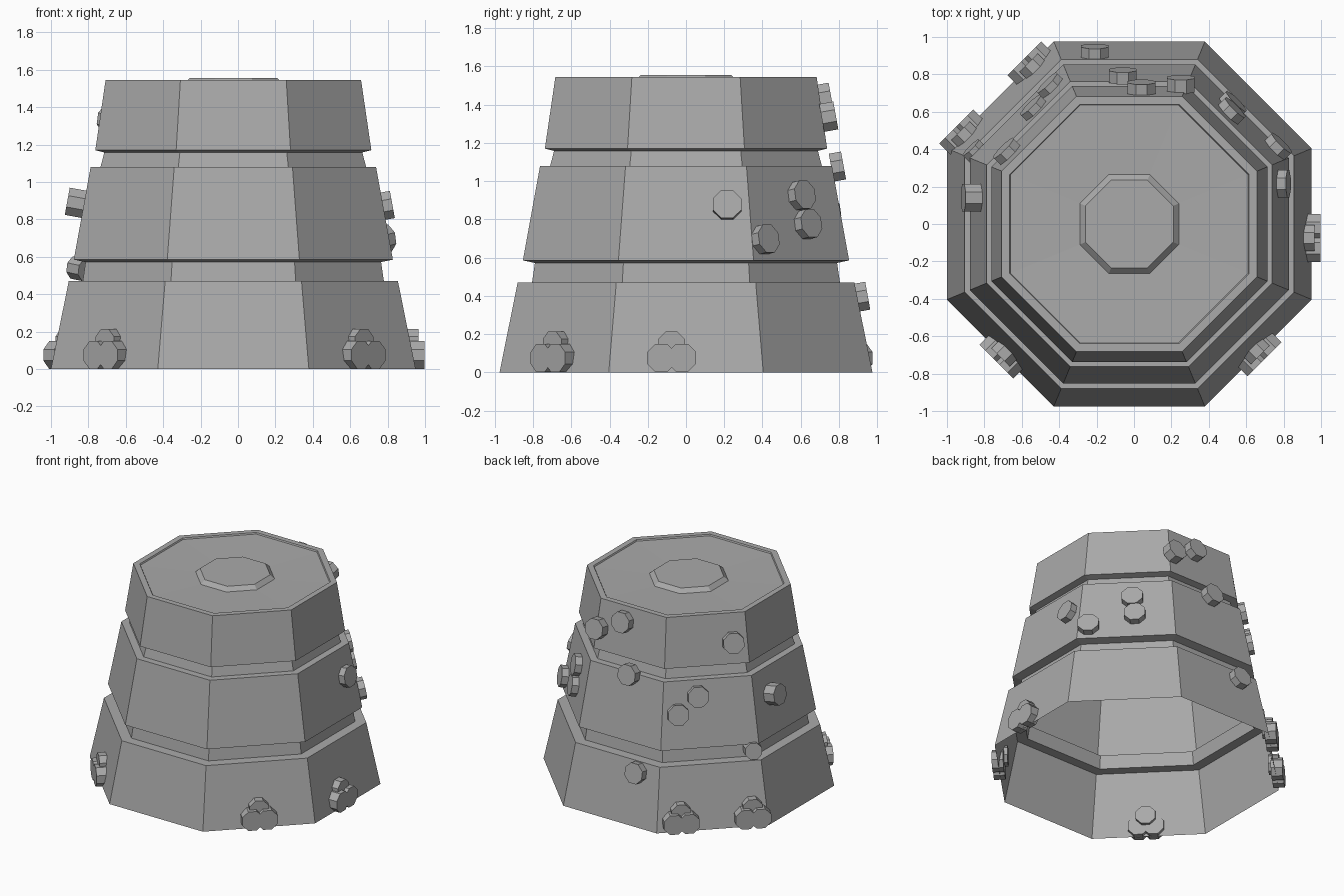
import bpy, bmesh, math
from mathutils import Vector, Matrix

old = bpy.data.objects.get("Cube")
if old:
    bpy.data.objects.remove(old, do_unlink=True)

SIDES = 8
CENTRE = Vector((-0.025, 0, 0))

stone = bpy.data.materials.new("stone_grey")
stone.use_nodes = True
stone.diffuse_color = (0.4, 0.4, 0.4, 1)
bsdf = next(n for n in stone.node_tree.nodes if n.type == 'BSDF_PRINCIPLED')
bsdf.inputs["Base Color"].default_value = (0.4, 0.4, 0.4, 1)
bsdf.inputs["Roughness"].default_value = 0.8


def add_object(name, bm):
    mesh = bpy.data.meshes.new(name)
    bm.to_mesh(mesh)
    bm.free()
    mesh.materials.append(stone)
    obj = bpy.data.objects.new(name, mesh)
    bpy.context.collection.objects.link(obj)
    return obj


def octagon_shell(name, profile):
    """Stack octagonal rings of (apothem, height); cap only the last one."""
    bm = bmesh.new()
    rings = []
    for apothem, z in profile:
        r = apothem / math.cos(math.pi / SIDES)
        rings.append([bm.verts.new(CENTRE + Vector((
            r * math.cos((i + 0.5) * math.tau / SIDES),
            r * math.sin((i + 0.5) * math.tau / SIDES), z))) for i in range(SIDES)])
    for low, high in zip(rings, rings[1:]):
        for i in range(SIDES):
            j = (i + 1) % SIDES
            bm.faces.new((low[i], low[j], high[j], high[i]))
    bm.faces.new(rings[-1])
    return add_object(name, bm)


# Hollow stepped tower: three tapering tiers, two necks, sunken top with a raised disc
TIERS = [((0.975, 0.0), (0.88, 0.47)),
         ((0.853, 0.585), (0.763, 1.08)),
         ((0.738, 1.17), (0.683, 1.545))]
NECKS = [((0.805, 0.47), (0.79, 0.572)),
         ((0.71, 1.08), (0.69, 1.158))]
TOP = [(0.64, 1.545), (0.635, 1.535), (0.265, 1.525), (0.235, 1.555)]
profile = [*TIERS[0], *NECKS[0], *TIERS[1], *NECKS[1], *TIERS[2], *TOP]
octagon_shell("tower", profile)


def wall(z):
    """Apothem of the tier nearest to a height."""
    (a0, z0), (a1, z1) = next((t for t in TIERS if z <= t[1][1]), TIERS[-1])
    return a0 + (a1 - a0) * (z - z0) / (z1 - z0)


def stud(name, azimuth, u, z, inner, outer, radius=0.08, tilt=0.0):
    """Octagonal stud on the side facing azimuth, u along it, from inner to outer."""
    bm = bmesh.new()
    length = outer - inner
    bmesh.ops.create_cone(bm, cap_ends=True, segments=SIDES, radius1=radius,
                          radius2=radius, depth=length)
    bmesh.ops.rotate(bm, verts=bm.verts, matrix=Matrix.Rotation(math.pi / SIDES, 3, 'Z'))
    bmesh.ops.translate(bm, verts=bm.verts, vec=(0, 0, length / 2))
    a = math.radians(azimuth)
    place = (Matrix.Translation(CENTRE) @ Matrix.Rotation(a, 4, 'Z')
             @ Matrix.Translation((inner, u, z))
             @ Matrix.Rotation(math.pi / 2 - tilt, 4, 'Y'))
    bm.transform(place)
    return add_object(name, bm)


# Single studs scattered over the walls: azimuth, offset, height, protrusion
STUDS = [(0, 0.215, 0.87, 0.05),
         (45, 0.04, 0.92, 0.05), (45, 0.06, 0.77, 0.05), (45, -0.27, 0.69, 0.05),
         (90, 0.185, 0.39, 0.055), (90, 0.035, 1.07, 0.06),
         (90, -0.065, 1.43, 0.06), (90, -0.275, 1.33, 0.07),
         (135, -0.075, 0.96, 0.04), (135, -0.223, 0.84, 0.04),
         (135, 0.19, 1.33, 0.05), (180, -0.14, 0.88, 0.09)]
for n, (azimuth, u, z, out) in enumerate(STUDS):
    base = wall(z)
    stud(f"stud_{n + 1}", azimuth, u, z, base - 0.005, base + out, tilt=0.18)

# Stud resting on the lower ledge
stud("ledge_stud", 135, 0.31, 0.53, 0.8, 0.89, 0.065, 0.15)

# Clusters of three studs around the foot
CLUSTERS = [(0, -0.075), (135, -0.23), (135, 0.286), (225, 0.018), (315, 0.0)]
for n, (azimuth, u) in enumerate(CLUSTERS):
    for side in (-1, 1):
        stud(f"foot_stud_{n + 1}_{'left' if side > 0 else 'right'}", azimuth,
             u + side * 0.054, 0.075, 0.94, 1.022)
    stud(f"foot_stud_{n + 1}_top", azimuth, u, 0.145, 0.915, 0.99, 0.075)
